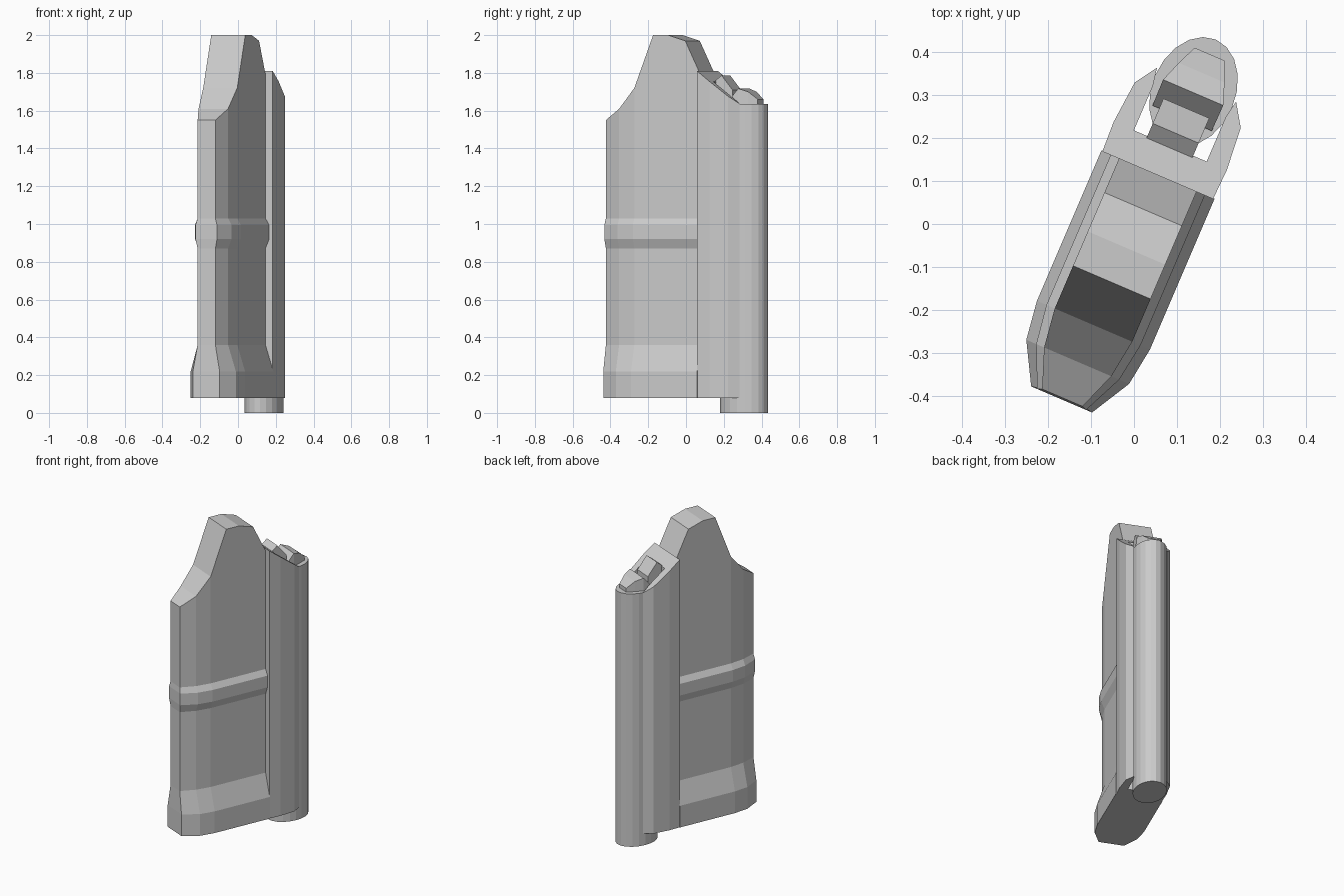
import bpy, bmesh, math

if "Cube" in bpy.data.objects:
    bpy.data.objects.remove(bpy.data.objects["Cube"])

ANG = math.radians(23.2)
MID = 0.006  # sideways offset of the long axis


def place(s, t, z):
    """Local (along length, sideways, up) to world."""
    t += MID
    return (s * math.sin(ANG) + t * math.cos(ANG),
            s * math.cos(ANG) - t * math.sin(ANG), z)


def build(name, verts, faces):
    bm = bmesh.new()
    vs = [bm.verts.new(place(*v)) for v in verts]
    for f in faces:
        bm.faces.new([vs[i] for i in f])
    bmesh.ops.recalc_face_normals(bm, faces=bm.faces)
    me = bpy.data.meshes.new(name)
    bm.to_mesh(me)
    bm.free()
    ob = bpy.data.objects.new(name, me)
    bpy.context.collection.objects.link(ob)
    return ob


def stack(name, rings, strips=True):
    """Join rings of equal length; close the ends with cross strips or ngons."""
    n = len(rings[0])
    verts = [p for r in rings for p in r]
    faces = [(k * n + i, k * n + (i + 1) % n, (k + 1) * n + (i + 1) % n, (k + 1) * n + i)
             for k in range(len(rings) - 1) for i in range(n)]
    for o in (0, (len(rings) - 1) * n):
        if strips:
            faces += [(o + i, o + i + 1, o + n - 2 - i, o + n - 1 - i) for i in range(n // 2 - 1)]
        else:
            faces.append(tuple(range(o, o + n)))
    return build(name, verts, faces)


def mirrored(cols):
    """Columns of (s, half width, z) to a closed symmetric ring."""
    return [(s, w, z) for s, w, z in cols] + [(s, -w, z) for s, w, z in reversed(cols)]


# main body: flared foot, waist rib and stepped crown
S = [-.437, -.346, -.253, -.145, -.058, .04, .128]
CROWN = [1.55, 1.61, 1.72, 2.0, 2.0, 1.97, 1.79]
SLIM = [.051, .085] + [.098] * 5
RIB = [.062, .105] + [.119] * 5
FOOT = [.077, .13] + [.143] * 5
levels = [(.08, FOOT), (.22, FOOT), (.36, SLIM), (.87, SLIM), (.92, RIB), (.995, RIB), (1.03, SLIM)]
rings = []
for z, widths in levels:
    push = -.004 if widths is not SLIM else 0
    rings.append(mirrored([(s + (push if i == 0 else 0), w, z) for i, (s, w) in enumerate(zip(S, widths))]))
rings.append(mirrored(list(zip(S, SLIM, CROWN))))
stack("main_body", rings)

# U-shaped sleeve holding the tube, with a sloping top
half = [(.126, .14), (.2, .143), (.303, .134), (.355, .1), (.312, .092), (.2, .092)]
outline = half + [(s, -t) for s, t in reversed(half)]
stack("rear_sleeve", [[(s, t, .08) for s, t in outline],
                      [(s, t, 1.81 - .76 * (s - .126)) for s, t in outline]], strips=False)

# oval tube
oval = [(.337 + .132 * math.cos(a), .097 * math.sin(a))
        for a in (2 * math.pi * i / 20 for i in range(20))]
stack("rear_tube", [[(s, t, z) for s, t in oval] for z in (0, 1.635)], strips=False)

# top catch: tilted block and rear wedge, as (s, half width, bottom, top)
block = [(.168, .058, 1.7, 1.735), (.232, .058, 1.64, 1.787), (.295, .058, 1.6, 1.71)]
wedge = [(.27, .075, 1.61, 1.64), (.335, .076, 1.61, 1.717),
         (.385, .058, 1.61, 1.70), (.432, .038, 1.61, 1.66)]
for name, cols in (("catch_block", block), ("catch_wedge", wedge)):
    stack(name, [mirrored([(s, w, lo) for s, w, lo, hi in cols]),
                 mirrored([(s, w, hi) for s, w, lo, hi in cols])])
